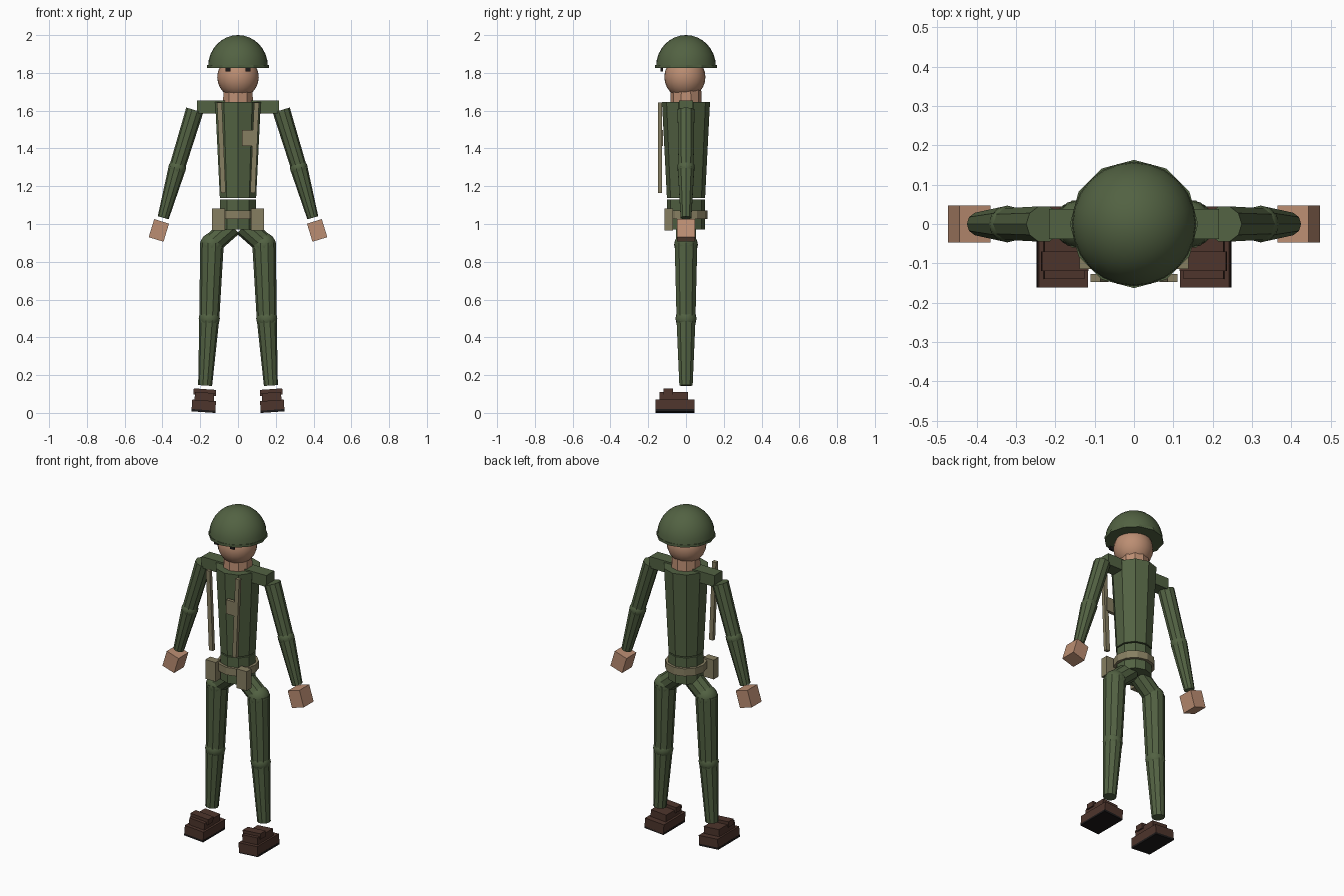
import bpy, bmesh
from math import radians
from mathutils import Vector, Matrix

if "Cube" in bpy.data.objects:
    bpy.data.objects.remove(bpy.data.objects["Cube"])


def material(name, rgb):
    m = bpy.data.materials.new(name)
    m.diffuse_color = (*rgb, 1)
    m.use_nodes = True
    m.node_tree.nodes["Principled BSDF"].inputs["Base Color"].default_value = m.diffuse_color
    return m


GREEN = material("uniform_green", (0.085, 0.122, 0.055))
SKIN = material("skin", (0.50, 0.27, 0.17))
BROWN = material("boot_brown", (0.075, 0.035, 0.025))
TAN = material("webbing_tan", (0.24, 0.21, 0.12))
DARK = material("dark", (0.012, 0.01, 0.01))


def finish(name, bm, mat):
    me = bpy.data.meshes.new(name)
    bm.to_mesh(me)
    bm.free()
    ob = bpy.data.objects.new(name, me)
    bpy.context.collection.objects.link(ob)
    me.materials.append(mat)
    return ob


def smooth(ob):
    bpy.ops.object.select_all(action='DESELECT')
    ob.select_set(True)
    bpy.context.view_layer.objects.active = ob
    bpy.ops.object.shade_smooth_by_angle(angle=radians(32))


def limb(name, a, b, r1, r2, mat=GREEN, sides=10):
    """Tapered cylinder from point a to point b."""
    a, b = Vector(a), Vector(b)
    d = b - a
    turn = d.to_track_quat('Z', 'Y').to_matrix().to_4x4()
    bm = bmesh.new()
    bmesh.ops.create_cone(bm, cap_ends=True, segments=sides, radius1=r1, radius2=r2,
                          depth=d.length, matrix=Matrix.Translation((a + b) / 2) @ turn)
    return finish(name, bm, mat)


def ball(name, c, r, mat=GREEN, segs=12, rings=8, half=False):
    bm = bmesh.new()
    bmesh.ops.create_uvsphere(bm, u_segments=segs, v_segments=rings, radius=1)
    if half:
        bmesh.ops.bisect_plane(bm, geom=bm.verts[:] + bm.edges[:] + bm.faces[:], dist=1e-5,
                               plane_co=(0, 0, 0), plane_no=(0, 0, 1), clear_inner=True)
    bm.transform(Matrix.Translation(c) @ Matrix.Diagonal((*r, 1)))
    ob = finish(name, bm, mat)
    smooth(ob)
    return ob


def box(name, lo, hi, mat, tilt=0, pivot=None):
    """Box between two corners, tilted about the y axis through a pivot."""
    lo, hi = Vector(lo), Vector(hi)
    c = (lo + hi) / 2
    p = Vector(pivot) if pivot else c
    bm = bmesh.new()
    bmesh.ops.create_cube(bm, size=1)
    bm.transform(Matrix.Translation(p) @ Matrix.Rotation(radians(tilt), 4, 'Y')
                 @ Matrix.Translation(c - p) @ Matrix.Diagonal((*(hi - lo), 1)))
    return finish(name, bm, mat)


# Head, neck and helmet
ball("head", (0, -0.006, 1.778), (0.11, 0.109, 0.112), SKIN, 20, 12)
limb("neck", (0, 0, 1.63), (0, 0, 1.72), 0.084, 0.080, SKIN)
ball("helmet_dome", (0, 0, 1.835), (0.158, 0.158, 0.165), GREEN, 24, 16, half=True)
limb("helmet_rim", (0, 0, 1.827), (0, 0, 1.842), 0.163, 0.163, sides=12)

# Torso, pelvis, belt and shoulder yoke
limb("torso", (0, 0, 1.137), (0, 0, 1.645), 0.101, 0.127)
limb("pelvis", (0, 0, 0.97), (0, 0, 1.13), 0.1, 0.1)
limb("belt", (0, 0, 1.027), (0, 0, 1.072), 0.115, 0.115, TAN, 12)
box("shoulders", (-0.216, -0.038, 1.586), (0.216, 0.038, 1.655), GREEN)
box("chest_pocket", (0.02, -0.142, 1.412), (0.09, -0.122, 1.497), TAN)

for s, side in ((-1, "right"), (1, "left")):
    def span(name, x0, x1, y0, y1, z0, z1, mat, tilt=0, pivot=None):
        a, b = sorted((s * x0, s * x1))
        return box(f"{side}_{name}", (a, y0, z0), (b, y1, z1), mat, -s * tilt, pivot)

    def part(name, a, b, r1, r2):
        return limb(f"{side}_{name}", (s * a[0], 0, a[1]), (s * b[0], 0, b[1]), r1, r2)

    # Eyes, straps and belt pouches
    span("eye", 0.039, 0.067, -0.134, -0.122, 1.807, 1.831, DARK)
    span("strap", 0.075, 0.101, -0.148, -0.127, 1.165, 1.643, TAN, -2.4)
    span("pouch", 0.07, 0.138, -0.114, -0.068, 0.966, 1.082, TAN)

    # Arm
    part("upper_arm", (0.229, 1.603), (0.322, 1.30), 0.047, 0.042)
    ball(f"{side}_elbow", (s * 0.322, 0, 1.297), (0.047,) * 3)
    part("forearm", (0.322, 1.297), (0.396, 1.033), 0.046, 0.03)
    span("hand", 0.378, 0.460, -0.047, 0.047, 0.916, 1.016, SKIN, 17)

    # Leg
    part("hip", (0.03, 0.99), (0.138, 0.895), 0.055, 0.055)
    ball(f"{side}_hip_joint", (s * 0.138, 0, 0.89), (0.063,) * 3)
    part("thigh", (0.138, 0.90), (0.151, 0.515), 0.063, 0.053)
    ball(f"{side}_knee", (s * 0.152, 0, 0.50), (0.056,) * 3)
    part("shin", (0.152, 0.50), (0.174, 0.145), 0.053, 0.037)

    # Boot: sole, base, upper and lace cover stacked and tilted with the shin
    pv = (s * 0.18, 0, 0.07)
    span("boot_sole", 0.115, 0.243, -0.162, 0.045, 0.004, 0.016, DARK, 4, pv)
    span("boot_base", 0.116, 0.242, -0.162, 0.045, 0.010, 0.066, BROWN, 4, pv)
    span("boot_upper", 0.128, 0.230, -0.14, 0.01, 0.06, 0.108, BROWN, 4, pv)
    span("boot_laces", 0.119, 0.238, -0.12, -0.07, 0.093, 0.126, BROWN, 4, pv)
